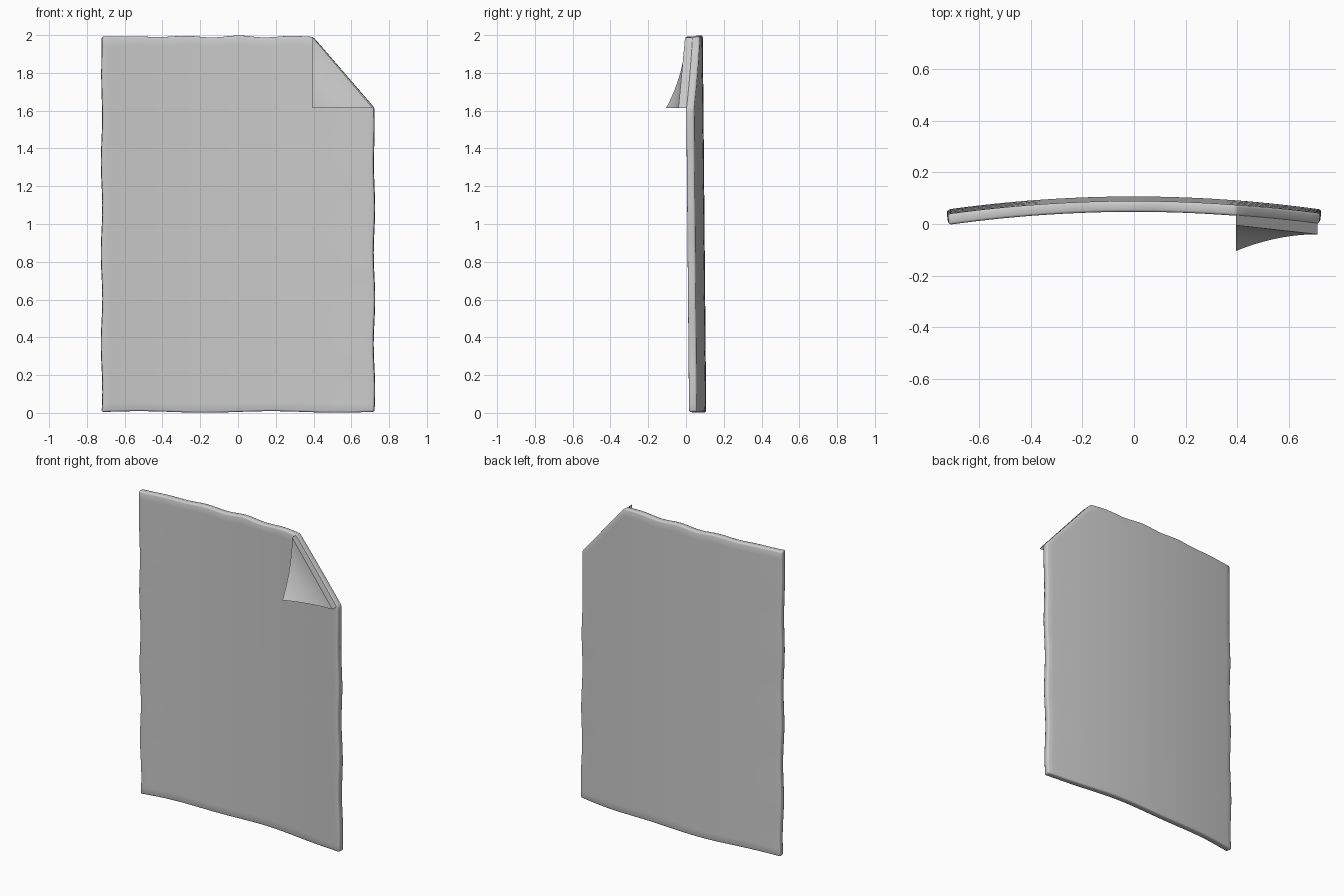
import bpy
import bmesh
from math import sin

cube = bpy.data.objects.get("Cube")
if cube:
    bpy.data.objects.remove(cube)

HALF_W, THICK = 0.718, 0.042
FOLD_X, FOLD_Z, TOP = 0.395, 1.615, 1.992

paper = bpy.data.materials.new("paper_grey")
paper.use_nodes = True
grey = (0.6, 0.6, 0.6, 1)
paper.diffuse_color = grey
paper.node_tree.nodes["Principled BSDF"].inputs["Base Color"].default_value = grey


def front_y(x, z):
    """Bowed and slightly tilted front surface."""
    return 0.05 * (1 - (x / HALF_W) ** 2) + 0.015 - 0.009 * z


def make_object(name, bm):
    bmesh.ops.remove_doubles(bm, verts=bm.verts, dist=0.0005)
    mesh = bpy.data.meshes.new(name)
    bm.to_mesh(mesh)
    bm.free()
    mesh.materials.append(paper)
    ob = bpy.data.objects.new(name, mesh)
    bpy.context.collection.objects.link(ob)
    return ob


def grid(bm, point, us, vs):
    """Quads over parameter lists, skipping collapsed corners."""
    rows = [[bm.verts.new(point(u, v)) for u in us] for v in vs]
    for low, high in zip(rows, rows[1:]):
        for i in range(len(us) - 1):
            bm.faces.new((low[i], low[i + 1], high[i + 1], high[i]))


def steps(a, b, n):
    return [a + (b - a) * i / n for i in range(n + 1)]


# Sheet with wavy edges and one cut corner
def sheet_point(x, t):
    bottom = 0.005 + 0.004 * sin(9 * x)
    if x <= FOLD_X:
        top = TOP + 0.006 * sin(22 * x + 1.5) * (1 - abs(x) / HALF_W)
    else:
        top = TOP + (FOLD_Z - TOP) * (x - FOLD_X) / (HALF_W - FOLD_X)
    z = bottom + (top - bottom) * t
    wave = 0.004 * sin(13 * z) * (x / HALF_W) ** 4 * (1 - t ** 6)
    return (x + wave, front_y(x, z), z)


bm = bmesh.new()
grid(bm, sheet_point, steps(-HALF_W, FOLD_X, 28) + steps(FOLD_X, HALF_W, 8)[1:],
     steps(0, 1, 40))
sheet = make_object("paper_sheet", bm)
solid = sheet.modifiers.new("thickness", "SOLIDIFY")
solid.thickness = THICK
solid.offset = -1
bevel = sheet.modifiers.new("edge_bevel", "BEVEL")
bevel.width = 0.009
bevel.segments = 2
bevel.limit_method = "ANGLE"
bevel.angle_limit = 0.7


# Folded corner, curling towards its free tip
def crease(u):
    x = FOLD_X + (HALF_W - 0.006 - FOLD_X) * u
    return x, -0.005 - 0.035 * u, TOP - 0.004 + (FOLD_Z - TOP + 0.004) * u


def flap_point(u, s):
    x, y, z = crease(u)
    return (x + (FOLD_X - x) * s, y + (-0.105 - y) * s * s, z + (FOLD_Z - z) * s)


def crease_point(u, s):
    x, y, z = crease(u)
    return (x, y + (front_y(x, z) + 0.008 - y) * s, z)


bm = bmesh.new()
grid(bm, flap_point, steps(0, 1, 12), steps(0, 1, 12))
flap = make_object("folded_corner", bm)
bm = bmesh.new()
grid(bm, crease_point, steps(0, 1, 12), steps(0, 1, 2))
strip = make_object("fold_crease", bm)

for ob in (sheet, flap, strip):
    bpy.ops.object.select_all(action="DESELECT")
    ob.select_set(True)
    bpy.context.view_layer.objects.active = ob
    bpy.ops.object.shade_smooth_by_angle(angle=0.6)
